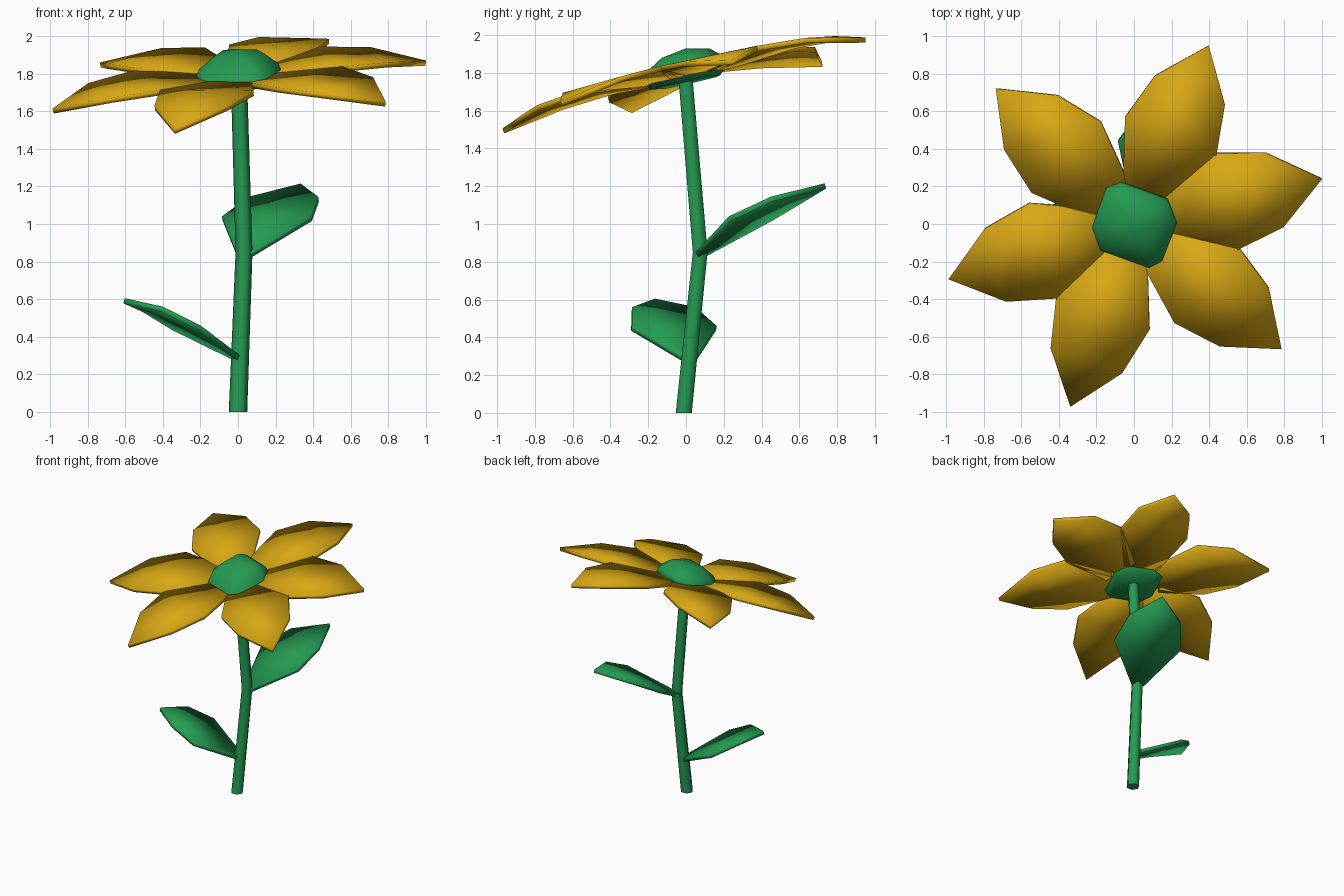
import bpy, bmesh, math
from mathutils import Vector

cube = bpy.data.objects.get("Cube")
if cube:
    bpy.data.objects.remove(cube, do_unlink=True)


def material(name, colour):
    m = bpy.data.materials.new(name)
    m.use_nodes = True
    m.diffuse_color = colour
    bsdf = m.node_tree.nodes["Principled BSDF"]
    bsdf.inputs["Base Color"].default_value = colour
    bsdf.inputs["Roughness"].default_value = 0.8
    return m


YELLOW = material("petal yellow", (0.68, 0.385, 0.007, 1))
GREEN = material("leaf green", (0.018, 0.33, 0.085, 1))


def finish(name, bm, mat, angle=30):
    mesh = bpy.data.meshes.new(name)
    bm.to_mesh(mesh)
    bm.free()
    obj = bpy.data.objects.new(name, mesh)
    bpy.context.collection.objects.link(obj)
    mesh.materials.append(mat)
    bpy.ops.object.select_all(action="DESELECT")
    obj.select_set(True)
    bpy.context.view_layer.objects.active = obj
    bpy.ops.object.shade_smooth_by_angle(angle=math.radians(angle))
    return obj


def head_height(x, y):
    """Height of the tilted plane of the flower head."""
    return 1.78 + 0.068 * x + 0.225 * y


def blade(name, origin, degrees, stations, mat, base=lambda x, y: 0):
    """Thick pointed blade; stations are (distance, half width, height)."""
    a = math.radians(degrees)
    along = Vector((math.cos(a), math.sin(a), 0))
    across = Vector((-math.sin(a), math.cos(a), 0))
    bm = bmesh.new()

    def vert(r, w, z):
        p = Vector(origin) + along * r + across * w
        p.z += z + base(p.x, p.y)
        return bm.verts.new(p)

    rows = [(vert(r, -w, z), vert(r, w, z)) for r, w, z in stations[:-1]]
    tip = vert(*stations[-1])
    for (r0, l0), (r1, l1) in zip(rows, rows[1:]):
        bm.faces.new((r0, r1, l1, l0))
    bm.faces.new((rows[-1][0], tip, rows[-1][1]))
    obj = finish(name, bm, mat)
    solid = obj.modifiers.new("thickness", "SOLIDIFY")
    solid.thickness = 0.028
    solid.offset = -1
    return obj


def loft(name, rings, mat, angle, top=None):
    """Skin rings of points, closing both ends; top adds an apex."""
    bm = bmesh.new()
    loops = [[bm.verts.new(p) for p in ring] for ring in rings]
    n = len(loops[0])
    for low, high in zip(loops, loops[1:]):
        for i in range(n):
            j = (i + 1) % n
            bm.faces.new((low[i], low[j], high[j], high[i]))
    bm.faces.new(loops[0][::-1])
    if top:
        apex = bm.verts.new(top)
        for i in range(n):
            bm.faces.new((loops[-1][i], loops[-1][(i + 1) % n], apex))
    else:
        bm.faces.new(loops[-1])
    return finish(name, bm, mat, angle)


# Petals around the tilted head
petal = [(0.17, 0.135, 0.02), (0.505, 0.263, 0.05), (0.77, 0.202, 0.03), (1.03, 0, -0.033)]
for i, degrees in enumerate((13.5, 67.3, 135.6, 196.6, 250.8, 319.7)):
    blade(f"petal_{i + 1}", (0, 0, 0), degrees, petal, YELLOW, head_height)

# Domed flower centre with an uneven eight-sided outline
outline = [(r, math.radians(a)) for r, a in (
    (0.23, 2), (0.225, 37), (0.235, 107), (0.245, 127),
    (0.225, 185), (0.228, 218), (0.248, 289), (0.25, 307))]


def dome_ring(scale, height):
    ring = []
    for r, a in outline:
        x, y = scale * r * math.cos(a), scale * r * math.sin(a)
        ring.append((x, y, head_height(x, y) + height))
    return ring


loft("flower_centre",
     [dome_ring(s, h) for s, h in ((0.8, -0.03), (1, 0.02), (0.93, 0.06), (0.55, 0.125))],
     GREEN, 60, top=(0, 0, 1.93))

# Bent six-sided stem
stem_path = [(0, -0.012, 0, 0.049), (0.032, 0.075, 0.85, 0.045), (0.004, -0.005, 1.8, 0.043)]
loft("stem",
     [[(x + r * math.cos(k * math.pi / 3), y + r * math.sin(k * math.pi / 3), z)
       for k in range(6)] for x, y, z, r in stem_path],
     GREEN, 65)

# Two leaves on opposite sides
blade("upper_leaf", (0.03, 0.07, 0), 65.5,
      [(0, 0.045, 0.85), (0.29, 0.26, 1.04), (0.51, 0.203, 1.145), (0.73, 0, 1.215)], GREEN)
blade("lower_leaf", (0, 0.02, 0), 197,
      [(0, 0.04, 0.3), (0.28, 0.235, 0.46), (0.47, 0.175, 0.56), (0.63, 0, 0.605)], GREEN)
